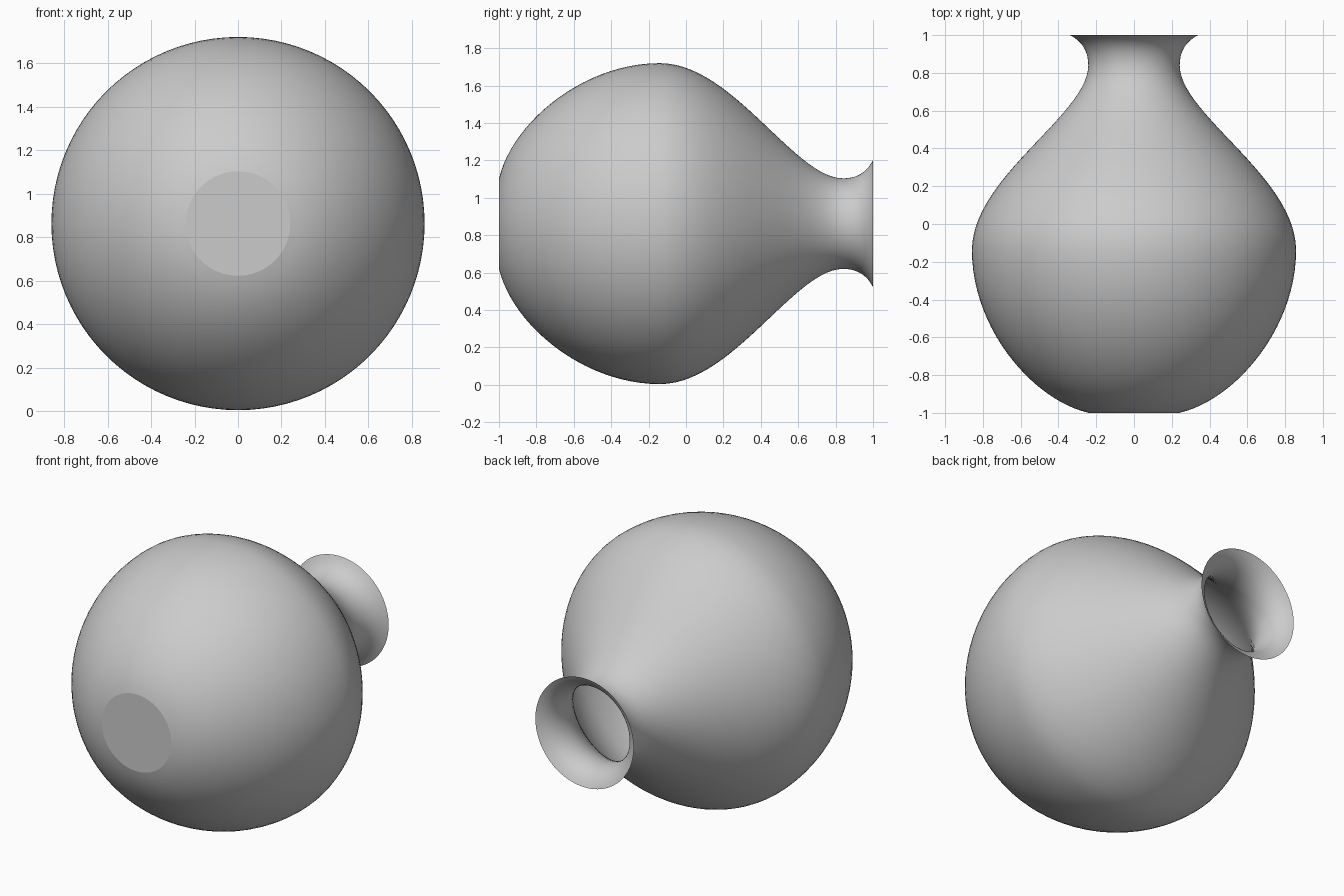
import bpy, bmesh
from math import pi
from mathutils import Vector, Matrix
from mathutils.geometry import interpolate_bezier

if "Cube" in bpy.data.objects:
    bpy.data.objects.remove(bpy.data.objects["Cube"])

AXIS_Z = 0.862
SIDES = 96

# Half profile as Bezier spans of (radius, position along y)
spans = [
    ((0.24, -1.0), (0.54, -0.93), (0.858, -0.55), (0.858, -0.14), 24),   # belly
    ((0.858, -0.14), (0.858, 0.25), (0.242, 0.58), (0.242, 0.84), 28),   # shoulder and neck
    ((0.242, 0.84), (0.242, 0.92), (0.28, 0.97), (0.34, 1.0), 12),       # flared lip
]
profile = [Vector((0, -1.0, 0))]
for a, b, c, d, n in spans:
    pts = interpolate_bezier(*[Vector((r, y, 0)) for r, y in (a, b, c, d)], n)
    profile += pts if len(profile) == 1 else pts[1:]

# Thin-walled vase turned around the y axis, open at the mouth
bm = bmesh.new()
verts = [bm.verts.new(p) for p in profile]
edges = [bm.edges.new(pair) for pair in zip(verts, verts[1:])]
bmesh.ops.spin(bm, geom=verts + edges, cent=(0, 0, 0), axis=(0, 1, 0),
               angle=2 * pi, steps=SIDES, use_duplicate=False)
bmesh.ops.remove_doubles(bm, verts=bm.verts, dist=0.0005)
bmesh.ops.recalc_face_normals(bm, faces=bm.faces)

# Make sure the flat base faces outward (-y)
base = min(bm.faces, key=lambda f: f.calc_center_median().y)
base.normal_update()
if base.normal.y > 0:
    bmesh.ops.reverse_faces(bm, faces=bm.faces)
bmesh.ops.transform(bm, matrix=Matrix.Translation((0, 0, AXIS_Z)), verts=bm.verts)

mesh = bpy.data.meshes.new("vase")
bm.to_mesh(mesh)
bm.free()
vase = bpy.data.objects.new("vase", mesh)
bpy.context.collection.objects.link(vase)
bpy.context.view_layer.objects.active = vase
vase.select_set(True)
bpy.ops.object.shade_smooth_by_angle(angle=0.2)
